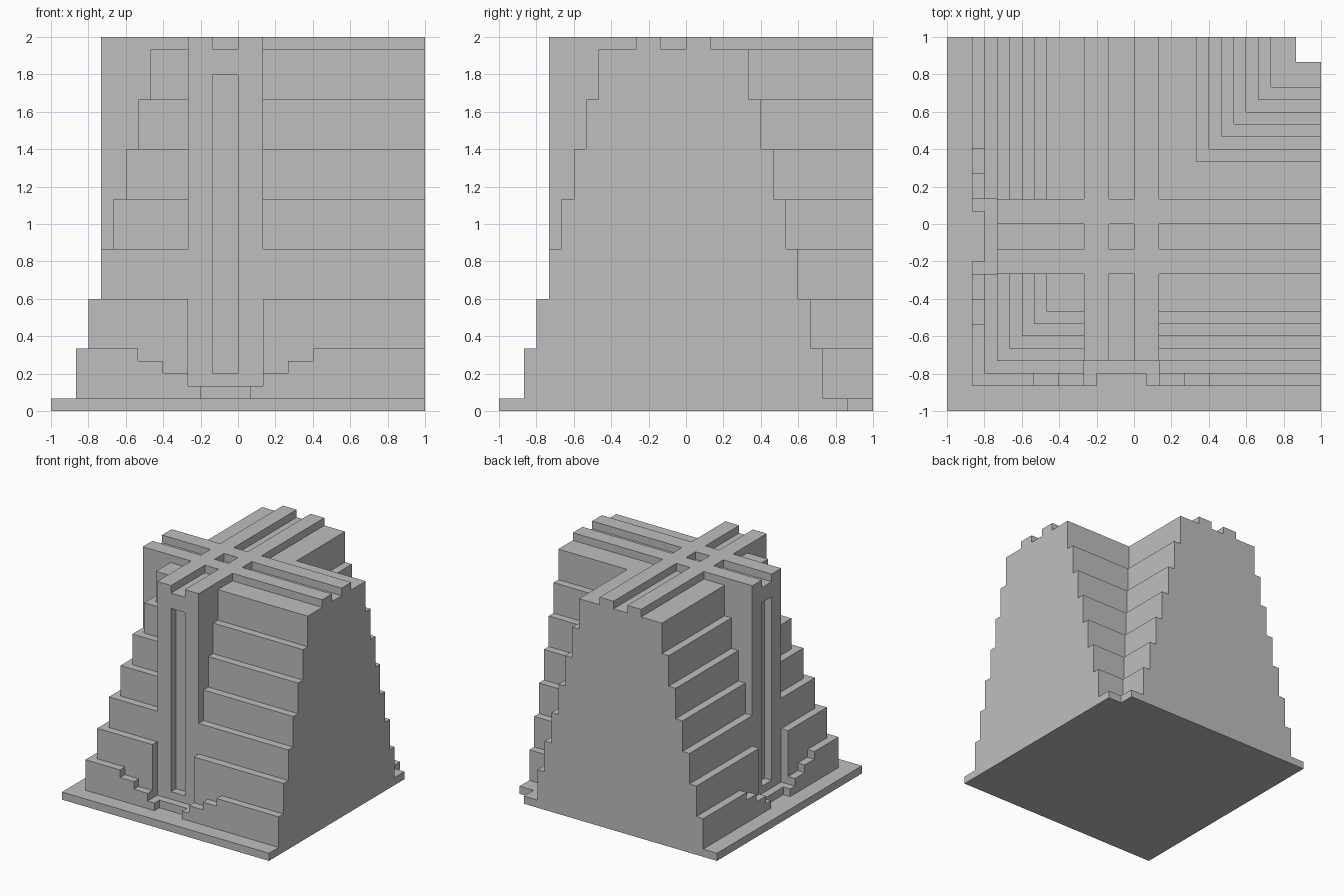
import bpy
import bmesh

cube = bpy.data.objects.get("Cube")
if cube:
    bpy.data.objects.remove(cube, do_unlink=True)

U = 1 / 15          # building module
EDGE = 15           # half of the plot, in modules

stone = bpy.data.materials.new("grey_stone")
stone.use_nodes = True
GREY = (0.52, 0.52, 0.52, 1)
stone.diffuse_color = GREY
stone.node_tree.nodes["Principled BSDF"].inputs["Base Color"].default_value = GREY


def prism(name, outline, z0, z1):
    """Extrude a flat outline, given in modules, from z0 to z1."""
    bm = bmesh.new()
    face = bm.faces.new([bm.verts.new((x * U, y * U, z0 * U)) for x, y in outline])
    top = bmesh.ops.extrude_face_region(bm, geom=[face])["geom"]
    bmesh.ops.translate(bm, vec=(0, 0, (z1 - z0) * U),
                        verts=[v for v in top if isinstance(v, bmesh.types.BMVert)])
    bmesh.ops.recalc_face_normals(bm, faces=bm.faces)
    mesh = bpy.data.meshes.new(name)
    bm.to_mesh(mesh)
    bm.free()
    mesh.materials.append(stone)
    obj = bpy.data.objects.new(name, mesh)
    bpy.context.collection.objects.link(obj)
    return obj


def box(name, xs, ys, zs, swap=False):
    """Box from three ranges; swap turns a front part into a right-side part."""
    if swap:
        xs, ys = ys, xs
    (a, b), (c, d) = xs, ys
    return prism(name, [(a, c), (b, c), (b, d), (a, d)], *zs)


def corner_block(name, outer, inner, z0, z1):
    """L-shaped storey with a square court left out at the back left."""
    return prism(name, [(outer, outer), (EDGE, outer), (EDGE, inner),
                        (inner, inner), (inner, EDGE), (outer, EDGE)], z0, z1)


def cut(targets, cutter):
    """Subtract the cutter from each target, then discard it."""
    cutter.hide_render = True
    for obj in targets:
        mod = obj.modifiers.new("cut", "BOOLEAN")
        mod.operation = "DIFFERENCE"
        mod.solver = "EXACT"
        mod.object = cutter
        bpy.context.view_layer.update()
        graph = bpy.context.evaluated_depsgraph_get()
        mesh = bpy.data.meshes.new_from_object(obj.evaluated_get(graph))
        obj.modifiers.clear()
        obj.data = mesh
    bpy.data.objects.remove(cutter, do_unlink=True)


# Plinth and seven storeys, each set back by one module
corner_block("plinth", -EDGE, 13, 0, 1)
tiers = [corner_block(f"tier_{k + 1}", k - 13, 11 - k, 1 + 4 * k, 5 + 4 * k)
         for k in range(7)]

for side, swap in (("front", False), ("right", True)):
    # Tall pillar rising over the entrance
    pillar = box(f"{side}_pillar", (-4, 2), (-11, -7), (13, 29), swap)

    # Stepped parapet and doorway in the lowest storey
    for x0, x1, z in ((-8, 6, 4), (-6, 4, 3), (-4, 2, 2), (-3, 1, 0)):
        cut(tiers[:1], box("step_cutter", (x0, x1), (-16, -12), (z, 6), swap))
    # Recess in front of the pillar foot
    cut(tiers[:2], box("bay_cutter", (-4, 2), (-16, -11), (2, 10), swap))
    # Long slot up the pillar
    cut(tiers[:3] + [pillar],
        box("slot_cutter", (-2, 0), (-16, -10), (3, 27), swap))

# Paired roof rails crossing over the centre
for n, rail in enumerate(((-4, -2), (0, 2)), 1):
    box(f"long_rail_{n}", rail, (-11, EDGE), (29, 30))
    for m, span in enumerate(((-11, -4), (-2, 0), (2, EDGE)), 1):
        box(f"cross_rail_{n}_{m}", span, rail, (29, 30))
